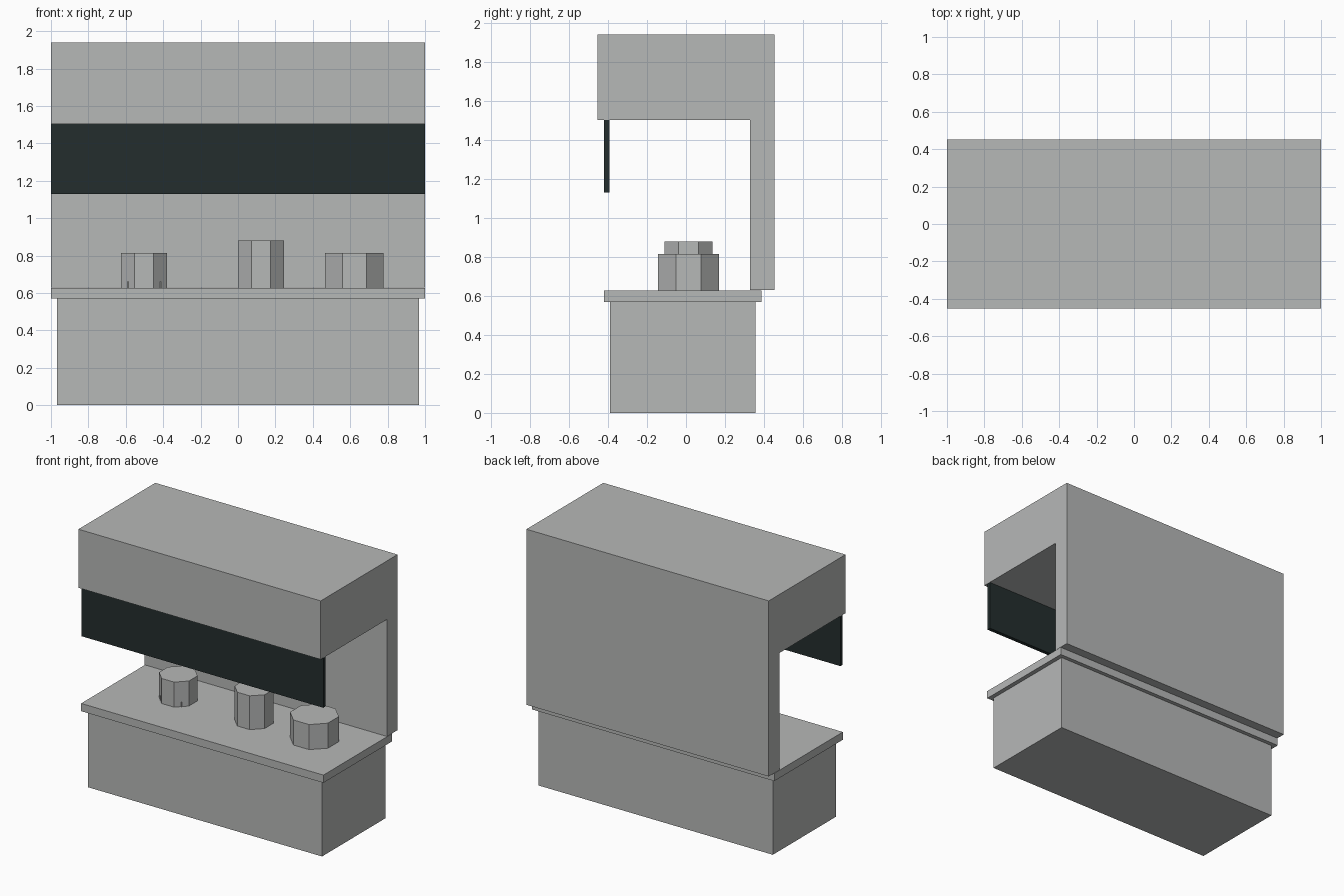
import bpy, bmesh, math
from mathutils import Matrix

cube = bpy.data.objects.get("Cube")
if cube:
    bpy.data.objects.remove(cube, do_unlink=True)


def material(name, color):
    m = bpy.data.materials.new(name)
    m.use_nodes = True
    m.diffuse_color = color
    m.node_tree.nodes["Principled BSDF"].inputs["Base Color"].default_value = color
    return m


grey = material("counter grey", (0.47, 0.48, 0.475, 1))
dark = material("dark glass", (0.017, 0.027, 0.027, 1))


def finish(name, bm, mat):
    bmesh.ops.recalc_face_normals(bm, faces=bm.faces)
    mesh = bpy.data.meshes.new(name)
    bm.to_mesh(mesh)
    bm.free()
    mesh.materials.append(mat)
    obj = bpy.data.objects.new(name, mesh)
    bpy.context.collection.objects.link(obj)
    return obj


def box(name, x, y, z, mat):
    bm = bmesh.new()
    size = [b - a for a, b in (x, y, z)]
    mid = [(a + b) / 2 for a, b in (x, y, z)]
    bmesh.ops.create_cube(bm, size=1, matrix=Matrix.Translation(mid) @ Matrix.Diagonal((*size, 1)))
    return finish(name, bm, mat)


def pot(name, x, y, apothem, z0, z1):
    # Octagonal drum with a flat side towards the front
    bm = bmesh.new()
    radius = apothem / math.cos(math.pi / 8)
    ring = [bm.verts.new((x + radius * math.cos(a), y + radius * math.sin(a), z0))
            for a in (math.pi / 8 + i * math.pi / 4 for i in range(8))]
    base = bm.faces.new(ring)
    ext = bmesh.ops.extrude_face_region(bm, geom=[base], use_keep_orig=True)
    top = [v for v in ext["geom"] if isinstance(v, bmesh.types.BMVert)]
    bmesh.ops.translate(bm, verts=top, vec=(0, 0, z1 - z0))
    return finish(name, bm, grey)


# Cabinet and worktop
box("cabinet", (-0.967, 0.967), (-0.39, 0.357), (0, 0.57), grey)
box("worktop", (-1, 1), (-0.421, 0.387), (0.57, 0.628), grey)

# Back panel and overhanging hood, one side profile extruded across the width
profile = [(0.453, 0.63), (0.453, 1.94), (-0.453, 1.94),
           (-0.453, 1.503), (0.328, 1.503), (0.328, 0.63)]
bm = bmesh.new()
side = bm.faces.new([bm.verts.new((-1, y, z)) for y, z in profile])
ext = bmesh.ops.extrude_face_region(bm, geom=[side], use_keep_orig=True)
bmesh.ops.translate(bm, vec=(2, 0, 0),
                    verts=[v for v in ext["geom"] if isinstance(v, bmesh.types.BMVert)])
finish("hood_and_back_panel", bm, grey)

# Hanging dark screen under the hood front
box("front_screen", (-0.999, 0.999), (-0.421, -0.393), (1.13, 1.503), dark)

# Three pots, the first on a square burner whose corners just show
pot("right_pot", -0.502, 0.013, 0.123, 0.628, 0.815)
pot("middle_pot", 0.123, 0.013, 0.124, 0.628, 0.88)
pot("left_pot", 0.622, 0.013, 0.156, 0.628, 0.815)
box("right_burner", (-0.592, -0.412), (-0.077, 0.103), (0.628, 0.662), grey)
